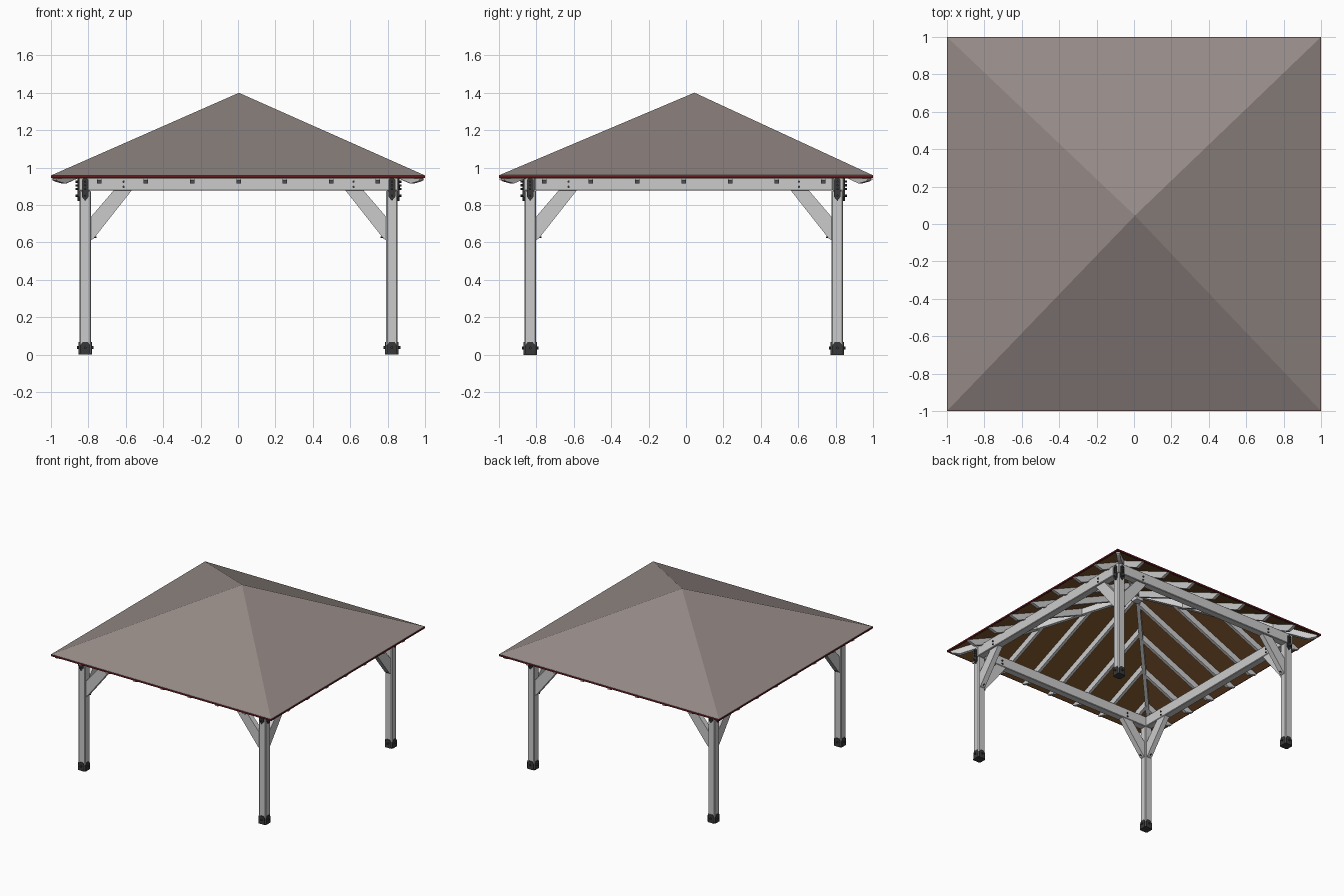
import bpy, bmesh, math
from mathutils import Matrix, Vector

if "Cube" in bpy.data.objects:
    bpy.data.objects.remove(bpy.data.objects["Cube"])

CX, CY = 0.003, -0.012             # frame centre
AX, AY, EAVE, TOP = 0.005, 0.045, 0.958, 1.40   # roof apex and heights
RISE = TOP - EAVE
P = 0.82                           # post offset from frame centre


def mat(name, rgb):
    m = bpy.data.materials.new(name)
    m.diffuse_color = (*rgb, 1)
    m.use_nodes = True
    m.node_tree.nodes["Principled BSDF"].inputs["Base Color"].default_value = m.diffuse_color
    return m


SHINGLE = mat("shingle", (0.30, 0.255, 0.24))
BROWN = mat("brown_boards", (0.20, 0.085, 0.025))
RED = mat("dark_red", (0.12, 0.01, 0.015))
STEEL = mat("dark_steel", (0.04, 0.04, 0.04))


def finish(name, bm, material=None, bevel=0):
    bmesh.ops.recalc_face_normals(bm, faces=bm.faces)
    me = bpy.data.meshes.new(name)
    bm.to_mesh(me)
    bm.free()
    ob = bpy.data.objects.new(name, me)
    bpy.context.collection.objects.link(ob)
    if material:
        me.materials.append(material)
    if bevel:
        b = ob.modifiers.new("chamfer", 'BEVEL')
        b.width, b.segments = bevel, 1
    return ob


def box(bm, x0, x1, y0, y1, z0, z1):
    m = Matrix.Translation(((x0 + x1) / 2, (y0 + y1) / 2, (z0 + z1) / 2))
    m = m @ Matrix.Diagonal((x1 - x0, y1 - y0, z1 - z0, 1))
    bmesh.ops.create_cube(bm, size=1, matrix=m)


def prism(bm, pts, origin, u, width):
    """Extrude a (distance along u, height) profile sideways by width."""
    u = Vector((u[0], u[1], 0)).normalized()
    side = Vector((-u.y, u.x, 0)) * width / 2
    o = Vector((origin[0], origin[1], 0))
    rings = [[bm.verts.new(o + u * a + Vector((0, 0, z)) + side * s) for a, z in pts]
             for s in (-1, 1)]
    bm.faces.new(rings[0])
    bm.faces.new(rings[1])
    n = len(pts)
    for i in range(n):
        j = (i + 1) % n
        bm.faces.new((rings[0][i], rings[0][j], rings[1][j], rings[1][i]))


def bolt(bm, pos, axis, length=0.02, r=0.006):
    rot = Vector(axis).to_track_quat('Z', 'Y').to_matrix().to_4x4()
    bmesh.ops.create_cone(bm, cap_ends=True, segments=6, radius1=r, radius2=r,
                          depth=length, matrix=Matrix.Translation(pos) @ rot)


def roof_layer(name, half, drop, thick, material):
    """Hollow pyramid shell of constant vertical thickness."""
    bm = bmesh.new()
    loops = []
    for d in (drop, drop + thick):
        z = EAVE + RISE * (1 - half) - d
        ring = [bm.verts.new((x * half, y * half, z))
                for x, y in ((-1, -1), (1, -1), (1, 1), (-1, 1))]
        apex = bm.verts.new((AX, AY, TOP - d))
        for i in range(4):
            bm.faces.new((ring[i], ring[(i + 1) % 4], apex))
        loops.append(ring)
    for i in range(4):
        j = (i + 1) % 4
        bm.faces.new((loops[0][i], loops[0][j], loops[1][j], loops[1][i]))
    finish(name, bm, material)


# Roof covering, boards under it and the edge trim
roof_layer("roof_shingles", 0.998, 0.0, 0.010, SHINGLE)
roof_layer("roof_boards", 0.99, 0.010, 0.010, BROWN)
bm = bmesh.new()
for s in (-1, 1):
    a, b = sorted((s * 0.99, s * 1.0))
    box(bm, -1, 1, a, b, 0.944, 0.957)
    box(bm, a, b, -0.99, 0.99, 0.944, 0.957)
finish("roof_edge_trim", bm, RED)


def rafter(bm, origin, u, run, height, width, k=1.0):
    """Sloping rafter with a shaped tail; k stretches the tail for the hips."""
    top = lambda a: EAVE + height * a / run - 0.019
    s = 0.005 if k == 1 else 0.03
    pts = [(s, top(s)), (run, top(run)), (run, top(run) - 0.055),
           (0.13 * k, top(0.13 * k) - 0.055), (0.10 * k, 0.928),
           (0.07 * k, 0.915), (0.03 * k, 0.926), (s, 0.933)]
    prism(bm, pts, origin, u, width)


# Common and jack rafters on the four slopes
for side, (nx, ny) in {"front": (0, -1), "back": (0, 1),
                       "left": (-1, 0), "right": (1, 0)}.items():
    bm = bmesh.new()
    for i in range(-3, 4):
        t = i * 0.248 + (CX if ny else CY)
        c = AX if ny else AY                       # apex along the eave
        f = min((1 - t) / (1 - c), (1 + t) / (1 + c))
        depth = 1 - (nx * AX + ny * AY)            # eave to apex
        origin = (t, ny) if ny else (nx, t)
        rafter(bm, origin, (-nx, -ny), f * depth, f * RISE, 0.024)
    finish(side + "_rafters", bm)

# Hip rafters and the block where they meet
bm = bmesh.new()
for x in (-1, 1):
    for y in (-1, 1):
        u = Vector((AX - x, AY - y))
        rafter(bm, (x, y), u, u.length, RISE, 0.028, 1.41)
finish("hip_rafters", bm)
bm = bmesh.new()
box(bm, AX - 0.03, AX + 0.03, AY - 0.03, AY + 0.03, 1.29, 1.36)
finish("apex_block", bm)

# Beams: front and back run through, the sides fit between
for s, fb, lr in ((-1, "front", "left"), (1, "back", "right")):
    bm = bmesh.new()
    y = CY + s * 0.825
    box(bm, CX - 0.855, CX + 0.855, y - 0.03, y + 0.03, 0.877, 0.962)
    finish(fb + "_beam", bm, bevel=0.004)
    bm = bmesh.new()
    x = CX + s * 0.825
    box(bm, x - 0.03, x + 0.03, CY - 0.795, CY + 0.795, 0.877, 0.962)
    finish(lr + "_beam", bm, bevel=0.004)

# Posts with braces, steel plates and bolts
BRACE = [(0.025, 0.73), (0.158, 0.885), (0.254, 0.885), (0.045, 0.62), (0.025, 0.61)]
BASE = [(-0.027, 0), (0.027, 0), (0.027, 0.05), (0.014, 0.068), (-0.014, 0.068), (-0.027, 0.05)]
PLATE = [(-0.018, 0.845), (0, 0.822), (0.018, 0.845), (0.018, 0.935), (0, 0.952), (-0.018, 0.935)]
for sx, lr in ((-1, "left"), (1, "right")):
    for sy, fb in ((-1, "front"), (1, "back")):
        tag = fb + "_" + lr
        px, py = CX + sx * P, CY + sy * P
        bm = bmesh.new()
        box(bm, px - 0.031, px + 0.031, py - 0.031, py + 0.031, 0.002, 0.878)
        finish(tag + "_post", bm, bevel=0.006)

        bm = bmesh.new()
        prism(bm, BRACE, (px, py), (-sx, 0), 0.042)
        prism(bm, BRACE, (px, py), (0, -sy), 0.042)
        finish(tag + "_braces", bm)

        steel = bmesh.new()
        box(steel, px - 0.032, px + 0.032, py - 0.032, py + 0.032, 0, 0.006)
        for n in ((1, 0), (-1, 0), (0, 1), (0, -1)):
            n3 = Vector((*n, 0))
            t3 = Vector((-n[1], n[0], 0))
            c = Vector((px, py, 0))
            b = c + n3 * 0.033
            prism(steel, BASE, b, t3, 0.006)
            bolt(steel, b + n3 * 0.005 + Vector((0, 0, 0.037)), n3, 0.014, 0.008)
            if n in ((sx, 0), (0, sy)):            # outer faces
                b = c + n3 * 0.036
                prism(steel, PLATE, b, t3, 0.010)
                for z in (0.85, 0.885, 0.905, 0.925):
                    bolt(steel, b + n3 * 0.008 + Vector((0, 0, z)), n3, 0.014, 0.006)
                # through bolts in the beam above the brace
                inward = Vector((-sx, 0, 0)) if n[1] else Vector((0, -sy, 0))
                for z in (0.897, 0.925):
                    bolt(steel, c + n3 * 0.005 + inward * 0.205 + Vector((0, 0, z)), n3, 0.074, 0.007)
            else:                                  # bolt at the brace foot
                bolt(steel, c + n3 * 0.045 + Vector((0, 0, 0.628)), n3, 0.03, 0.005)
        finish(tag + "_steel_fittings", steel, STEEL)
